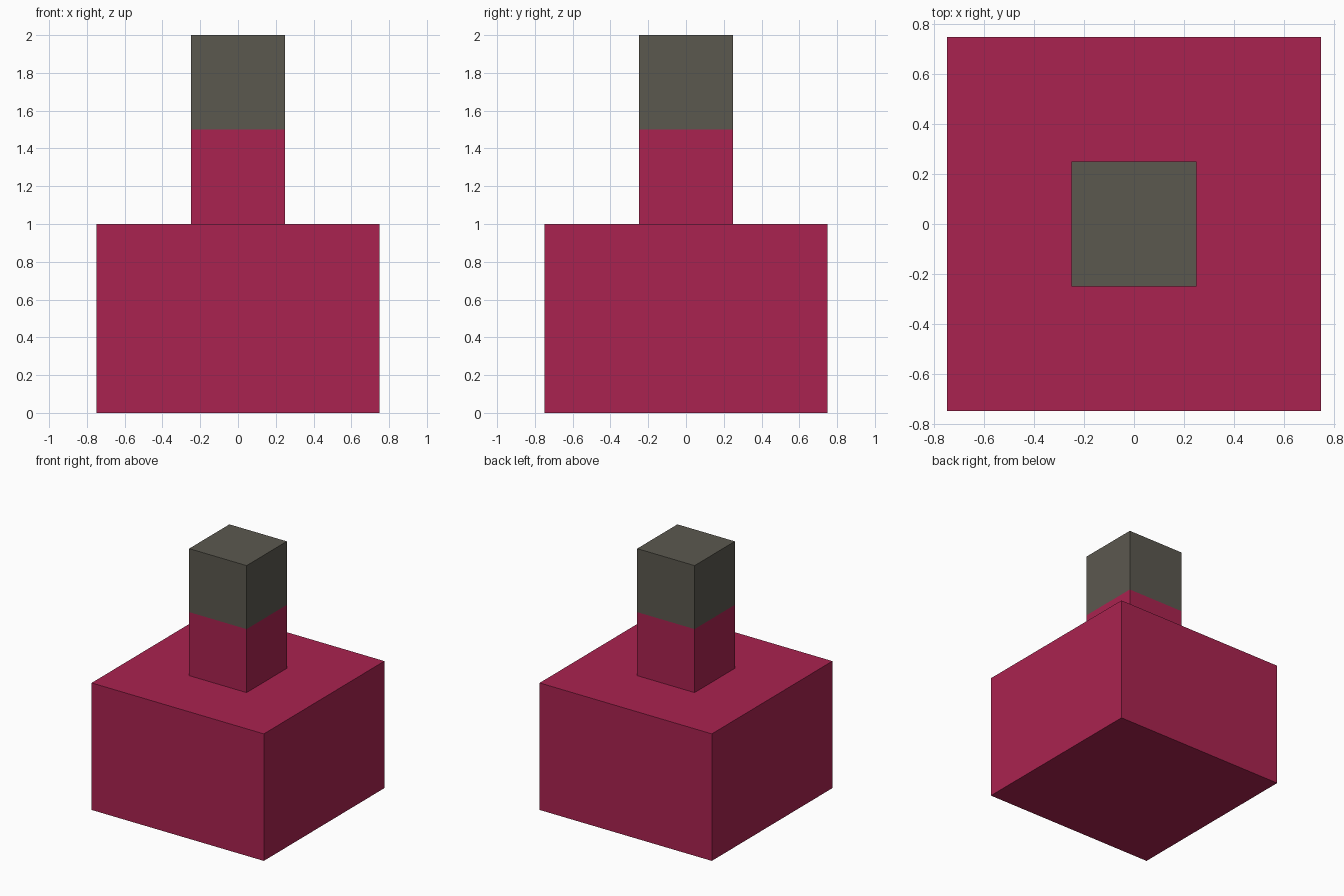
import bpy, bmesh

if "Cube" in bpy.data.objects:
    bpy.data.objects.remove(bpy.data.objects["Cube"])


def material(name, rgb):
    m = bpy.data.materials.new(name)
    m.diffuse_color = (*rgb, 1.0)
    m.use_nodes = True
    m.node_tree.nodes["Principled BSDF"].inputs["Base Color"].default_value = m.diffuse_color
    return m


crimson = material("crimson", (0.402, 0.0165, 0.080))
grey = material("warm grey", (0.105, 0.098, 0.078))

BASE, STEM = 0.75, 0.25              # half widths
BASE_TOP, BAND, TOP = 1.0, 1.5, 2.0  # heights

bm = bmesh.new()


def raise_face(face, z):
    """Extrude a horizontal face straight up to height z, return the new top."""
    top = bmesh.ops.extrude_discrete_faces(bm, faces=[face])["faces"][0]
    for v in top.verts:
        v.co.z = z
    return top


# wide square base
bmesh.ops.create_cube(bm, size=1.0)
for v in bm.verts:
    v.co.x *= 2 * BASE
    v.co.y *= 2 * BASE
    v.co.z = (v.co.z + 0.5) * BASE_TOP

# narrow stem rising from the base, with the tip as a second segment
top = max(bm.faces, key=lambda f: f.calc_center_median().z)
bmesh.ops.inset_individual(bm, faces=[top], thickness=BASE - STEM,
                           use_even_offset=True)
top = raise_face(top, BAND)
raise_face(top, TOP)

# everything above the band is grey
for f in bm.faces:
    f.material_index = int(f.calc_center_median().z > BAND + 0.01)

bmesh.ops.recalc_face_normals(bm, faces=bm.faces)
mesh = bpy.data.meshes.new("base_with_stem")
bm.to_mesh(mesh)
bm.free()
mesh.materials.append(crimson)
mesh.materials.append(grey)
bpy.context.collection.objects.link(bpy.data.objects.new("base_with_stem", mesh))
